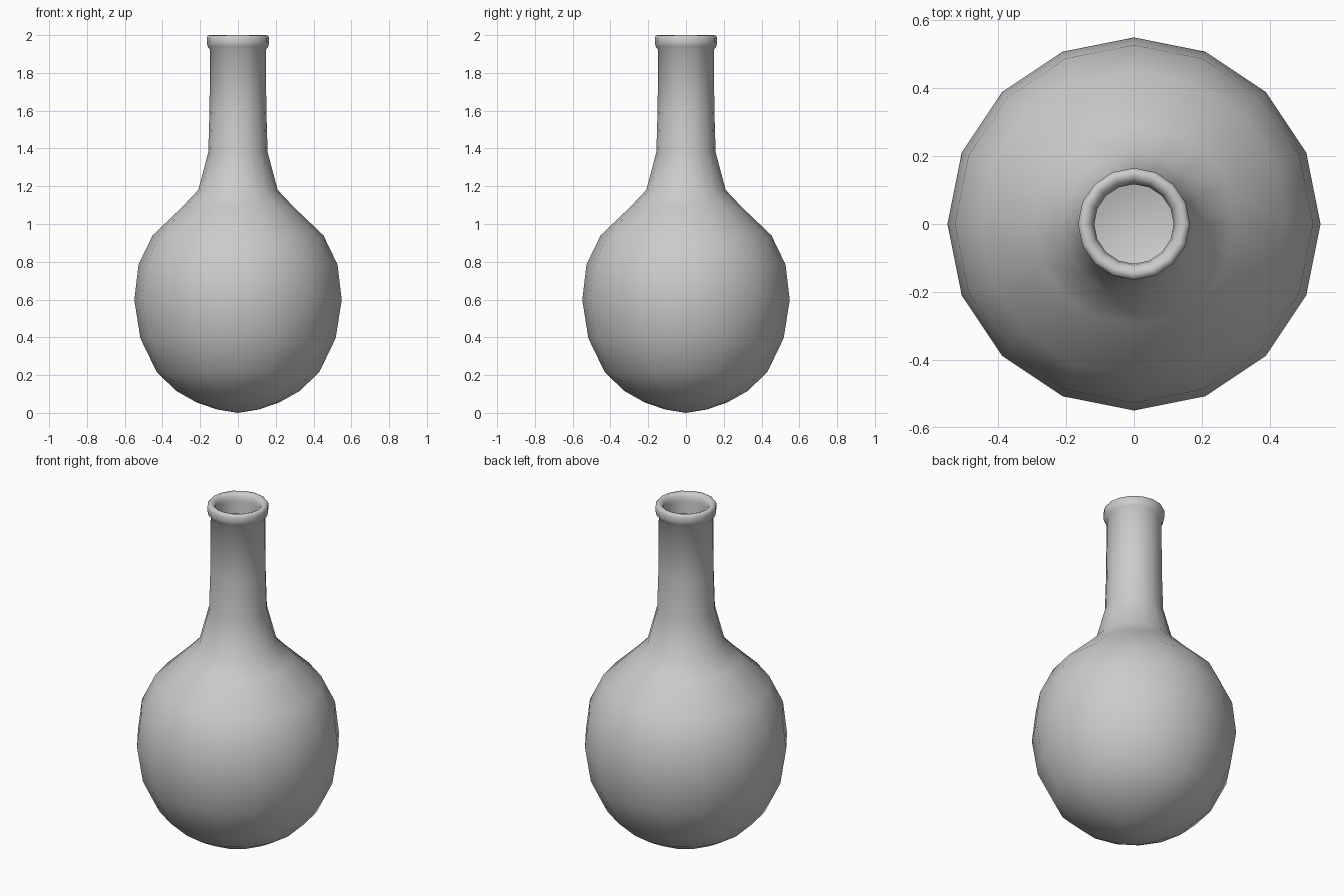
import bpy, bmesh, math

if "Cube" in bpy.data.objects:
    bpy.data.objects.remove(bpy.data.objects["Cube"])

SIDES = 16

# Outer profile (radius, height), bottom to lip
outer = [(0, 0), (0.11, 0.018), (0.22, 0.056), (0.325, 0.115), (0.43, 0.215),
         (0.517, 0.395), (0.549, 0.598), (0.527, 0.785), (0.452, 0.94),
         (0.295, 1.09), (0.21, 1.18), (0.157, 1.38), (0.15, 1.61), (0.148, 1.925)]
# Rounded lip, rolling over into the mouth
lip = [(0.160, 1.938), (0.165, 1.96), (0.165, 1.985), (0.158, 1.998),
       (0.145, 2.0), (0.132, 1.995), (0.121, 1.98), (0.117, 1.955)]
# Inner wall, from mouth to the inside bottom
inner = [(0.117, 1.61), (0.126, 1.38), (0.18, 1.17), (0.27, 1.07), (0.43, 0.92),
         (0.499, 0.775), (0.519, 0.598), (0.488, 0.405), (0.408, 0.235),
         (0.31, 0.141), (0.21, 0.085), (0.105, 0.049), (0, 0.03)]


def lathe(name, profile):
    bm = bmesh.new()
    rings = []
    for r, z in profile:
        n = 1 if r == 0 else SIDES
        rings.append([bm.verts.new((r * math.cos(math.tau * i / SIDES),
                                    r * math.sin(math.tau * i / SIDES), z)) for i in range(n)])
    for a, b in zip(rings, rings[1:]):
        for i in range(SIDES):
            j = (i + 1) % SIDES
            quad = [a[i % len(a)], a[j % len(a)], b[j % len(b)], b[i % len(b)]]
            bm.faces.new(list(dict.fromkeys(quad)))
    bmesh.ops.recalc_face_normals(bm, faces=bm.faces)
    for f in bm.faces:
        f.smooth = True
    mesh = bpy.data.meshes.new(name)
    bm.to_mesh(mesh)
    bm.free()
    obj = bpy.data.objects.new(name, mesh)
    bpy.context.collection.objects.link(obj)
    return obj


# Hollow round-bodied flask
lathe("flask", outer + lip + inner)
